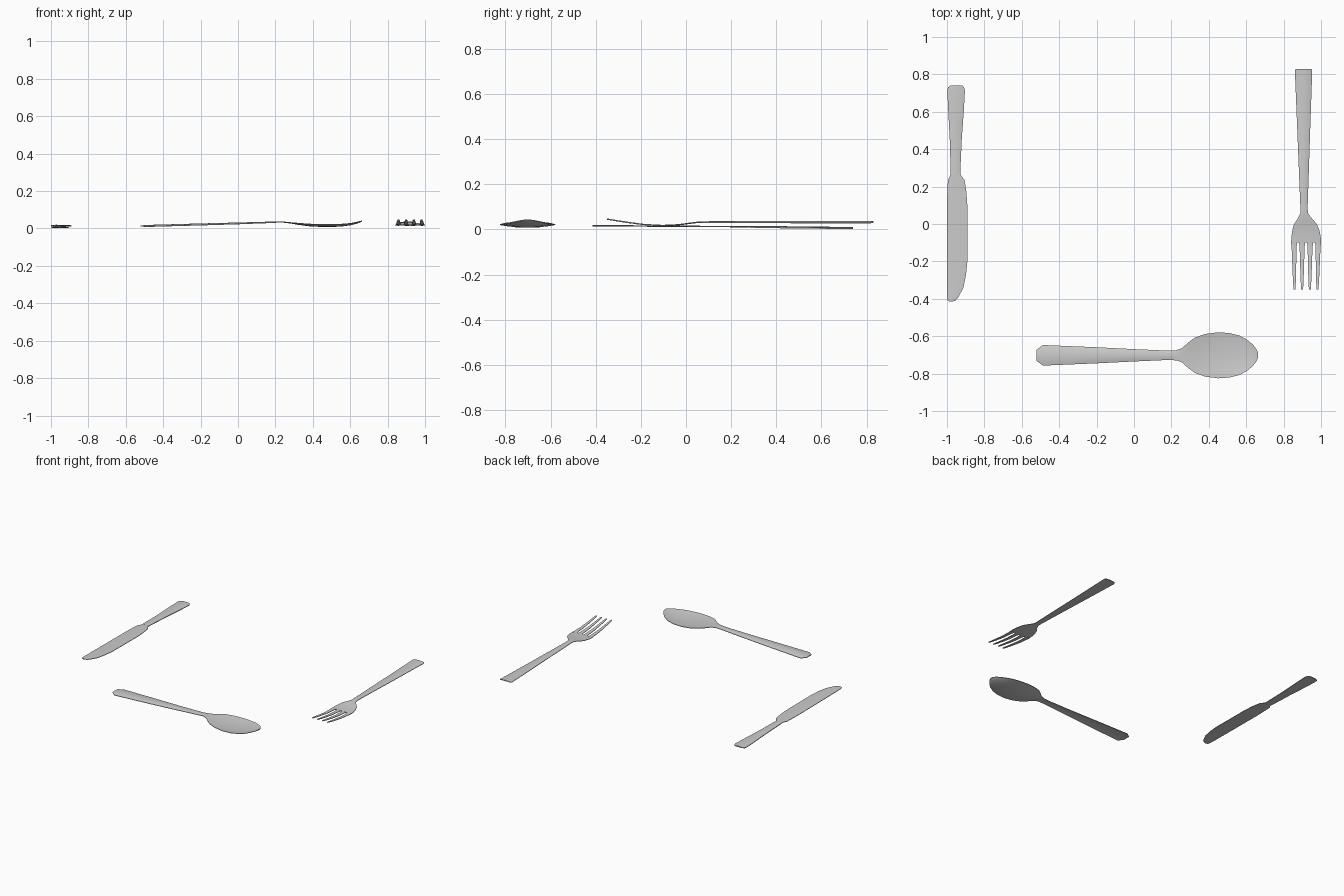
import bpy, bmesh, math


def loft(bm, stations, thick, along, segs=8):
    """Skin closed strips: (position, low edge, high edge, z of middle, edge lift)."""
    rings = []
    for s, a, b, z, lift in stations:
        top, bottom = [], []
        for i in range(segs + 1):
            t = -1 + 2 * i / segs
            c = (a + b) / 2 + t * (b - a) / 2
            h = thick / 2 * (1 - 0.4 * t * t)
            zz = z + lift * t * t
            for side, lst in ((1, top), (-1, bottom)):
                p = (s, c, zz + side * h) if along == 'X' else (c, s, zz + side * h)
                lst.append(bm.verts.new(p))
        rings.append(top + bottom[::-1])
    n = len(rings[0])
    for r, q in zip(rings, rings[1:]):
        for i in range(n):
            j = (i + 1) % n
            bm.faces.new((r[i], r[j], q[j], q[i]))
    bm.faces.new(rings[0])
    bm.faces.new(rings[-1])


def finish(bm, name):
    bmesh.ops.recalc_face_normals(bm, faces=bm.faces)
    me = bpy.data.meshes.new(name)
    bm.to_mesh(me)
    bm.free()
    ob = bpy.data.objects.new(name, me)
    bpy.context.collection.objects.link(ob)
    bpy.ops.object.select_all(action='DESELECT')
    ob.select_set(True)
    bpy.context.view_layer.objects.active = ob
    bpy.ops.object.shade_smooth_by_angle(angle=math.radians(40))
    return ob


# Spoon: arched handle running into a shallow bowl
bm = bmesh.new()
cy = -0.702
spoon = [(-0.52, .03, .013, -.001), (-0.487, .055, .016, -.006),
         (-0.2, .043, .024, -.006), (0.0, .033, .029, -.005),
         (0.18, .025, .034, -.003), (0.225, .027, .035, -.001),
         (0.255, .037, .033, .001), (0.29, .068, .028, .003),
         (0.325, .094, .022, .006), (0.38, .114, .015, .009),
         (0.45, .123, .011, .010), (0.51, .119, .011, .010),
         (0.565, .105, .015, .009), (0.605, .083, .021, .007),
         (0.635, .058, .029, .005), (0.655, .032, .036, .003),
         (0.664, .012, .042, 0)]
loft(bm, [(x, cy - h, cy + h, z, e) for x, h, z, e in spoon], .006, 'X')
finish(bm, "spoon")

# Knife handle
bm = bmesh.new()
loft(bm, [(.74, -.982, -.918, .006, -.001), (.73, -.995, -.908, .0065, -.002),
          (.71, -.998, -.904, .007, -.003), (.62, -.994, -.909, .008, -.003),
          (.45, -.985, -.921, .010, -.003), (.27, -.980, -.929, .012, -.002)],
     .008, 'Y')
finish(bm, "knife_handle")

# Knife blade
bm = bmesh.new()
loft(bm, [(.27, -.980, -.929, .012, 0), (.255, -.984, -.921, .012, 0),
          (.235, -.995, -.906, .012, 0), (.17, -.998, -.896, .013, 0),
          (.10, -1, -.891, .013, 0), (-.20, -1, -.891, .015, 0),
          (-.27, -1, -.898, .016, 0), (-.34, -.9995, -.912, .016, 0),
          (-.39, -.999, -.938, .017, 0), (-.408, -.996, -.953, .017, 0),
          (-.415, -.985, -.968, .017, 0)], .006, 'Y')
finish(bm, "knife_blade")

# Fork handle, neck and palm
bm = bmesh.new()
loft(bm, [(.83, .866, .948, .034, -.002), (.82, .860, .953, .034, -.005),
          (.5, .873, .942, .034, -.005), (.2, .885, .932, .034, -.004),
          (.08, .890, .928, .033, -.003), (.055, .889, .932, .032, -.002),
          (.03, .876, .951, .029, 0), (.0, .856, .977, .025, 0),
          (-.03, .847, .990, .021, 0), (-.065, .842, .998, .0185, 0),
          (-.10, .840, 1.0, .0175, 0)], .006, 'Y')
finish(bm, "fork_handle_and_palm")

# Four tapering fork tines
bm = bmesh.new()
for root, tip in ((.8555, .858), (.8985, .899), (.9415, .940), (.9845, .981)):
    st = []
    for y, z, w in ((-.09, .0175, .0185), (-.105, .0175, .0155), (-.125, .018, .013),
                    (-.19, .022, .0115), (-.25, .030, .0095),
                    (-.31, .039, .0075), (-.35, .046, .005)):
        f = (-y - .09) / .26
        c = root + (tip - root) * f
        st.append((y, max(.84, c - w), min(1.0, c + w), z, 0))
    loft(bm, st, .006, 'Y', 4)
finish(bm, "fork_tines")
